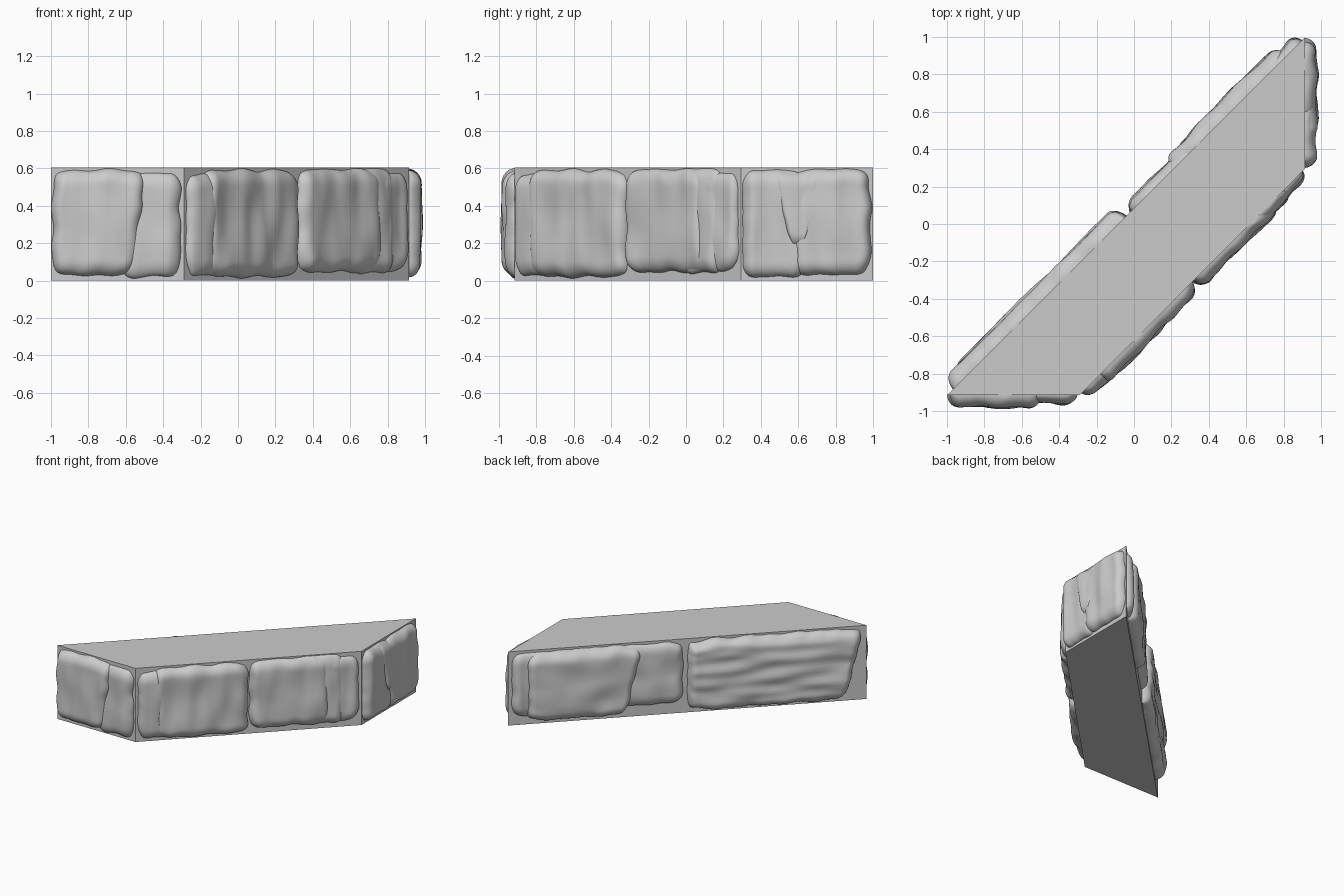
import bpy, bmesh, math
from mathutils import Vector, noise

cube = bpy.data.objects.get("Cube")
if cube:
    bpy.data.objects.remove(cube)

HEIGHT = 0.605
CORNERS = [Vector(p) for p in ((-1, -0.915), (-0.29, -0.915), (0.915, 0.295), (0.915, 1.0))]


def make_material(name, value):
    mat = bpy.data.materials.new(name)
    mat.use_nodes = True
    color = (value, value, value, 1)
    mat.diffuse_color = color
    mat.node_tree.nodes["Principled BSDF"].inputs["Base Color"].default_value = color
    return mat


STONE = make_material("stone grey", 0.6)


def finish(bm, name, smooth):
    bmesh.ops.recalc_face_normals(bm, faces=bm.faces) if not smooth else None
    mesh = bpy.data.meshes.new(name)
    bm.to_mesh(mesh)
    bm.free()
    mesh.materials.append(STONE)
    for p in mesh.polygons:
        p.use_smooth = smooth
    obj = bpy.data.objects.new(name, mesh)
    bpy.context.collection.objects.link(obj)


# Flat-sided core
bm = bmesh.new()
base = bm.faces.new([bm.verts.new((p.x, p.y, 0)) for p in CORNERS])
top = bmesh.ops.extrude_face_region(bm, geom=[base])["geom"]
bmesh.ops.translate(bm, vec=(0, 0, HEIGHT), verts=[g for g in top if isinstance(g, bmesh.types.BMVert)])
finish(bm, "wall_core", False)


def dome(dist, radius):
    """Quarter-round edge that levels off inside the radius."""
    t = max(0.0, 1 - dist / radius)
    return math.sqrt(max(0.0, 1 - t * t))


def stone(name, wall, left, right, low, high, depth, lean=(0, 0), grain=(9, 3), seed=0, nu=56, nv=36):
    """Weathered stone on one wall; left and right are fractions of the wall's length."""
    a, b = CORNERS[wall], CORNERS[(wall + 1) % 4]
    length = (b - a).length
    along = (b - a) / length
    out = Vector((along.y, -along.x))
    width, tall = (right - left) * length, high - low
    bm = bmesh.new()
    grid = []
    for j in range(nv + 1):
        row = []
        for i in range(nu + 1):
            # Spacing tightens towards the rounded rim
            s = math.sin(math.pi * (i / nu - 0.5))
            t = math.sin(math.pi * (j / nv - 0.5))
            rim = dome((1 - abs(s)) * width / 2, 0.065) * dome((1 - abs(t)) * tall / 2, 0.08)
            su = s * (1 - 0.045 / width * t ** 8)
            tv = t * (1 - 0.045 / tall * s ** 8)
            u, v = (su + 1) / 2, (tv + 1) / 2
            shift = lean[0] * (1 - u) + lean[1] * u
            u += shift * (1 - v)
            d, z = left * length + u * width, low + v * tall
            # Uneven outline
            d += 0.014 * noise.noise(Vector((z * 9, s, seed))) * abs(s)
            z += 0.016 * noise.noise(Vector((d * 8, t, seed + 5))) * abs(t)
            z = min(max(z, 0.006), HEIGHT - 0.006)
            # Chiselled grain and broad hollows
            g = noise.noise(Vector((d * grain[0], z * grain[1], seed + 9)))
            g += 0.7 * noise.noise(Vector((d * 4, z * 4, seed + 20)))
            h = rim * (depth + 0.017 * g) - 0.004
            p = a + along * d + out * h
            row.append(bm.verts.new((p.x, p.y, z)))
        grid.append(row)
    for r0, r1 in zip(grid, grid[1:]):
        for i in range(nu):
            bm.faces.new((r0[i], r0[i + 1], r1[i + 1], r1[i]))
    finish(bm, name, True)


# Front end
stone("front_stone_main", 0, 0.01, 0.72, 0.03, 0.592, 0.07, lean=(0, -0.12), seed=1)
stone("front_stone_side", 0, 0.52, 0.975, 0.02, 0.575, 0.045, seed=2)

# Short slanted side
stone("slanted_stone_a_side", 1, 0.01, 0.16, 0.03, 0.57, 0.05, seed=3)
stone("slanted_stone_a_main", 1, 0.08, 0.497, 0.02, 0.592, 0.062, seed=4)
stone("slanted_stone_b_main", 1, 0.503, 0.86, 0.045, 0.595, 0.06, seed=5)
stone("slanted_stone_b_step", 1, 0.75, 0.92, 0.04, 0.598, 0.052, seed=6)
stone("slanted_stone_b_side", 1, 0.82, 0.987, 0.06, 0.575, 0.045, seed=7)

# Right end
stone("end_stone_near", 2, 0.01, 0.5, 0.02, 0.59, 0.06, seed=8)
stone("end_stone_far", 2, 0.38, 0.98, 0.03, 0.595, 0.066, seed=9)
stone("end_stone_wedge", 2, 0.2, 0.66, 0.17, 0.585, 0.07, lean=(0.4, -0.4), seed=10)

# Long back side
stone("back_stone_a_edge", 3, 0.01, 0.16, 0.07, 0.585, 0.05, seed=11)
stone("back_stone_a_main", 3, 0.05, 0.375, 0.03, 0.59, 0.078, lean=(0, -0.14), grain=(5, 6), seed=12)
stone("back_stone_a_side", 3, 0.27, 0.487, 0.09, 0.585, 0.048, grain=(5, 6), seed=13)
stone("back_stone_b", 3, 0.5, 0.99, 0.02, 0.592, 0.078, lean=(0, -0.1), grain=(3, 13), seed=14, nu=90)
